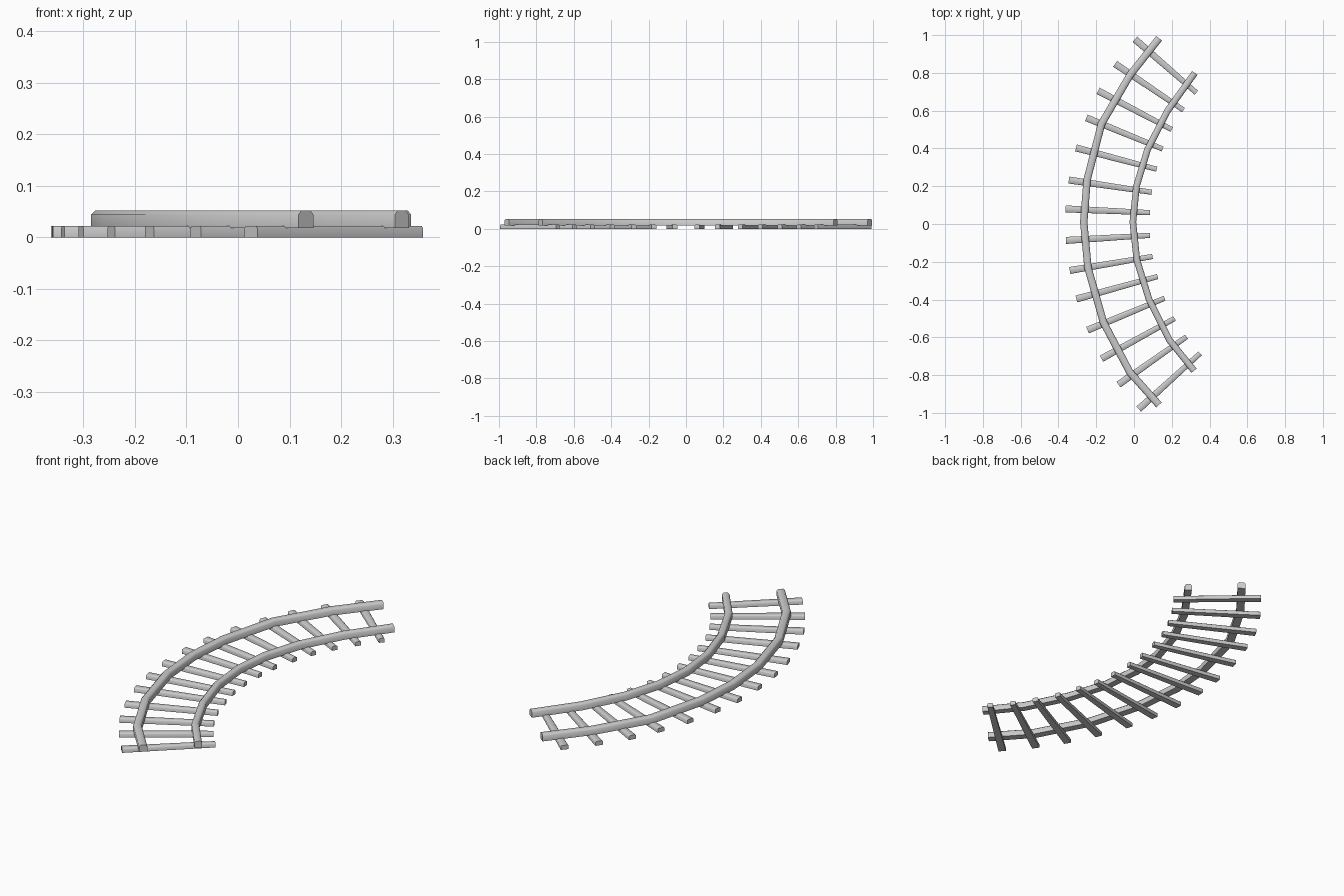
import bpy, bmesh, math
from mathutils import Vector

if "Cube" in bpy.data.objects:
    bpy.data.objects.remove(bpy.data.objects["Cube"])


def sweep(name, path, widths, z0, z1, bevel):
    """Sweep a flat-bottomed bar with softened top edges along a mitred plan path."""
    pts = [Vector(p) for p in path]
    bm = bmesh.new()
    rings = []
    for i, p in enumerate(pts):
        a = (p - pts[i - 1]).normalized() if i else (pts[1] - p).normalized()
        b = (pts[i + 1] - p).normalized() if i < len(pts) - 1 else a
        t = (a + b).normalized()
        n = Vector((-t.y, t.x)) / max(t.dot(a), 0.5)
        h = widths[i] / 2
        profile = [(-h, z0), (h, z0), (h, z1 - bevel), (h - bevel, z1),
                   (bevel - h, z1), (-h, z1 - bevel)]
        rings.append([bm.verts.new((p.x + n.x * s, p.y + n.y * s, z))
                      for s, z in profile])
    for r, q in zip(rings, rings[1:]):
        for k in range(6):
            j = (k + 1) % 6
            bm.faces.new((r[k], r[j], q[j], q[k]))
    bm.faces.new(rings[0])
    bm.faces.new(rings[-1])
    bmesh.ops.recalc_face_normals(bm, faces=bm.faces)
    me = bpy.data.meshes.new(name)
    bm.to_mesh(me)
    bm.free()
    ob = bpy.data.objects.new(name, me)
    bpy.context.collection.objects.link(ob)
    bpy.ops.object.select_all(action='DESELECT')
    ob.select_set(True)
    bpy.context.view_layer.objects.active = ob
    bpy.ops.object.shade_smooth_by_angle(angle=math.radians(50))


# Curved rails
outer = [(0.133, 0.983), (-0.02, 0.79), (-0.172, 0.53), (-0.248, 0.235),
         (-0.266, 0.01), (-0.244, -0.23), (-0.162, -0.52), (-0.022, -0.785),
         (0.132, -0.958)]
inner = [(0.322, 0.80), (0.178, 0.60), (0.072, 0.395), (0.013, 0.20),
         (-0.006, 0.01), (0.015, -0.19), (0.08, -0.40), (0.188, -0.615),
         (0.318, -0.777)]
sweep("outer_rail", outer, [0.039] * 9, 0.018, 0.052, 0.008)
sweep("inner_rail", inner, [0.035] * 9, 0.018, 0.052, 0.008)

# Tapered cross ties: outer end x, y, inner end x, y
ties = [(0.005, 0.978, 0.33, 0.695), (-0.10, 0.848, 0.262, 0.603),
        (-0.19, 0.705, 0.20, 0.50), (-0.252, 0.562, 0.152, 0.397),
        (-0.307, 0.403, 0.12, 0.29), (-0.345, 0.233, 0.094, 0.168),
        (-0.362, 0.08, 0.085, 0.06), (-0.36, -0.087, 0.085, -0.06),
        (-0.34, -0.246, 0.098, -0.172), (-0.305, -0.397, 0.125, -0.278),
        (-0.246, -0.562, 0.162, -0.393), (-0.172, -0.713, 0.215, -0.50),
        (-0.082, -0.85, 0.278, -0.597), (0.025, -0.98, 0.35, -0.685)]
for i, (ax, ay, bx, by) in enumerate(ties):
    sweep(f"cross_tie_{i + 1}", [(ax, ay), (bx, by)], [0.037, 0.027],
          0.0, 0.022, 0.004)
